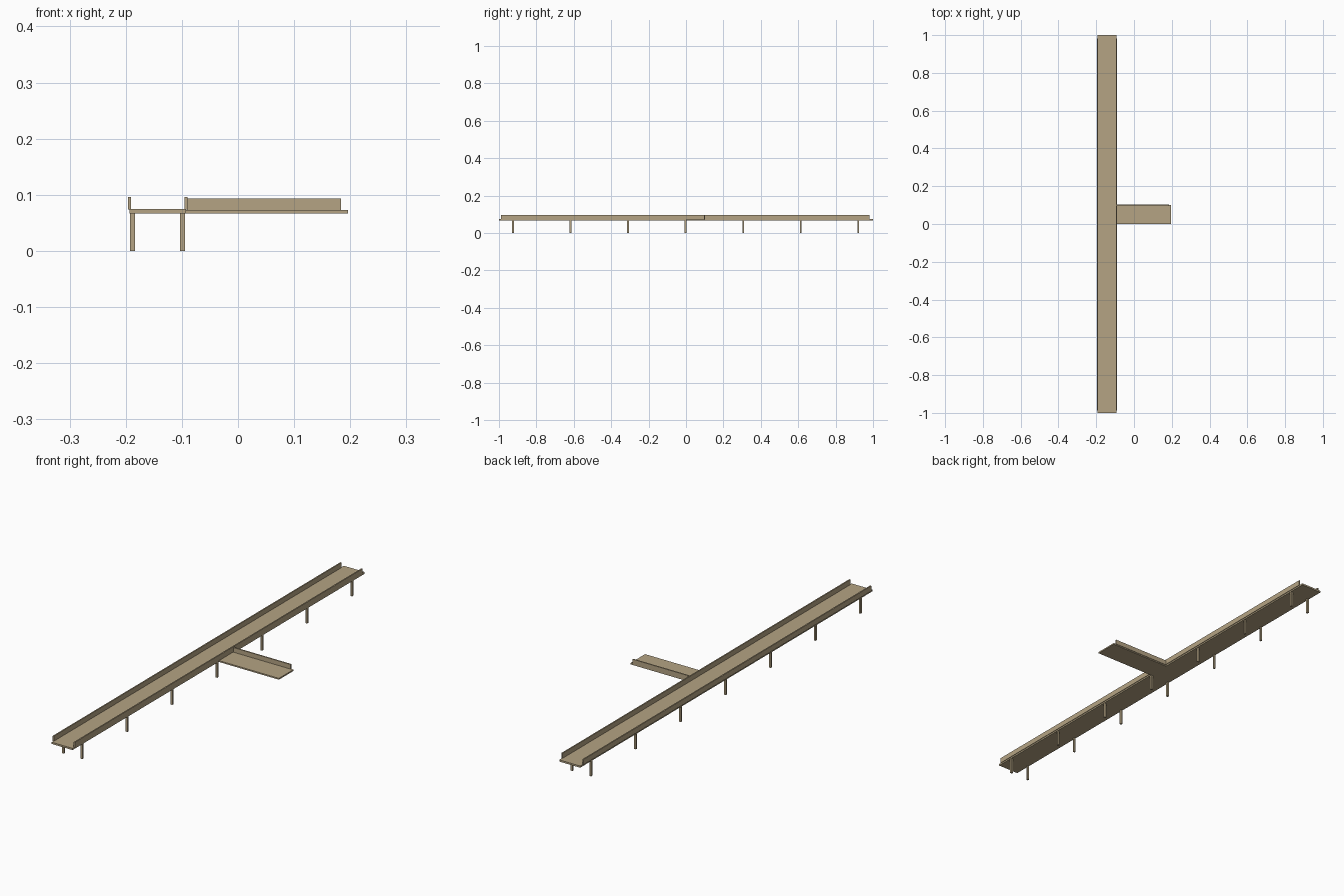
import bpy
import bmesh

if "Cube" in bpy.data.objects:
    bpy.data.objects.remove(bpy.data.objects["Cube"])

# Shared wood-brown material
wood = bpy.data.materials.new("tan")
wood.diffuse_color = (0.46, 0.37, 0.23, 1)
wood.use_nodes = True
wood.node_tree.nodes["Principled BSDF"].inputs["Base Color"].default_value = wood.diffuse_color


def box(name, x, y, z):
    """Box spanning the given (min, max) ranges."""
    bm = bmesh.new()
    bmesh.ops.create_cube(bm, size=1)
    for v in bm.verts:
        v.co = [r[0] if c < 0 else r[1] for c, r in zip(v.co, (x, y, z))]
    me = bpy.data.meshes.new(name)
    bm.to_mesh(me)
    bm.free()
    me.materials.append(wood)
    ob = bpy.data.objects.new(name, me)
    bpy.context.collection.objects.link(ob)
    return ob


# Main deck and its two side walls
box("main_deck", (-0.193, -0.093), (-1, 1), (0.067, 0.0745))
for side, x in (("left", -0.1935), ("right", -0.093)):
    box(f"main_wall_{side}", (x - 0.0027, x + 0.0027), (-0.988, 0.982), (0.0735, 0.0965))

# Side branch with a single wall along its back edge
box("branch_deck", (-0.093, 0.196), (0.0, 0.1), (0.067, 0.073))
box("branch_wall", (-0.0905, 0.184), (0.0965, 0.102), (0.072, 0.093))

# Seven pairs of square legs
for i in range(7):
    y = -0.925 + i * 0.3075
    for side, x in (("left", -0.188), ("right", -0.099)):
        box(f"leg_{side}_{i + 1}", (x - 0.0042, x + 0.0042), (y - 0.0042, y + 0.0042), (0, 0.068))
